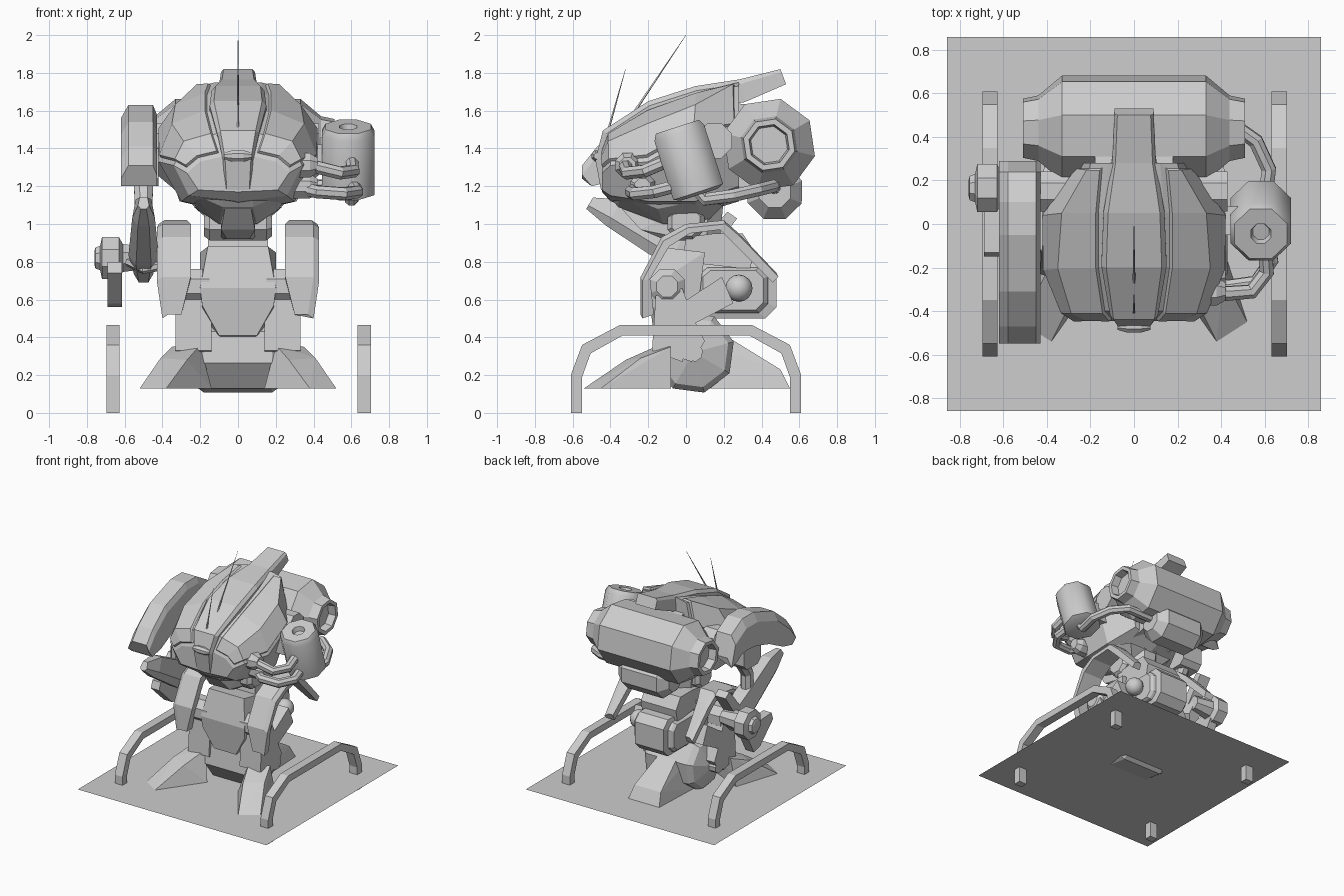
import bpy, bmesh, math
from mathutils import Vector

if "Cube" in bpy.data.objects:
    bpy.data.objects.remove(bpy.data.objects["Cube"])

grey = bpy.data.materials.new("plain_grey")
grey.diffuse_color = (0.61, 0.61, 0.61, 1)
grey.use_nodes = True
grey.node_tree.nodes["Principled BSDF"].inputs["Base Color"].default_value = grey.diffuse_color


def finish(name, bm, fix=True):
    if fix:
        bmesh.ops.recalc_face_normals(bm, faces=bm.faces[:])
    me = bpy.data.meshes.new(name)
    bm.to_mesh(me)
    bm.free()
    me.materials.append(grey)
    ob = bpy.data.objects.new(name, me)
    bpy.context.collection.objects.link(ob)
    return ob


def smooth(ob, deg):
    for p in ob.data.polygons:
        p.use_smooth = True
    ob.data.set_sharp_from_angle(angle=math.radians(deg))


def loft(name, rings):
    """Skin equal-length rings of points and cap both ends."""
    bm = bmesh.new()
    vs = [[bm.verts.new(p) for p in r] for r in rings]
    n = len(rings[0])
    for a, b in zip(vs, vs[1:]):
        for j in range(n):
            k = (j + 1) % n
            bm.faces.new((a[j], a[k], b[k], b[j]))
    bm.faces.new(vs[0])
    bm.faces.new(vs[-1])
    return finish(name, bm)


def hull(name, pts):
    bm = bmesh.new()
    for p in pts:
        bm.verts.new(p)
    bmesh.ops.convex_hull(bm, input=bm.verts[:])
    bmesh.ops.dissolve_limit(bm, angle_limit=0.02, verts=bm.verts[:], edges=bm.edges[:])
    return finish(name, bm)


def prism(name, profile, steps):
    """Convex side profile (y, z) stretched across x, steps = (x, scale)."""
    cy = sum(p[0] for p in profile) / len(profile)
    cz = sum(p[1] for p in profile) / len(profile)
    return loft(name, [[(x, cy + (y - cy) * s, cz + (z - cz) * s) for y, z in profile]
                       for x, s in steps])


def tube(name, pts, radii, n=8, phase=22.5, straight=False):
    pts = [Vector(p) for p in pts]
    if not isinstance(radii, (list, tuple)):
        radii = [radii] * len(pts)
    rings, q, last = [], None, None
    for i, p in enumerate(pts):
        t = pts[-1] - pts[0] if straight else pts[min(i + 1, len(pts) - 1)] - pts[max(i - 1, 0)]
        t = t.normalized()
        q = t.to_track_quat('Z', 'Y') if q is None else last.rotation_difference(t) @ q
        last = t
        ring = []
        for k in range(n):
            a = math.radians(phase) + 2 * math.pi * k / n
            ring.append(p + q @ Vector((math.cos(a) * radii[i], math.sin(a) * radii[i], 0)))
        rings.append(ring)
    return loft(name, rings)


def drum(name, y, z, prof, n=8, phase=22.5):
    """Turned part along x, prof = (x, radius)."""
    return tube(name, [(x, y, z) for x, _ in prof], [r for _, r in prof], n, phase, True)


def arch(name, outer, inner, x0, x1):
    return loft(name, [[(x0, *o), (x1, *o), (x1, *i), (x0, *i)] for o, i in zip(outer, inner)])


# ground sheet
bm = bmesh.new()
bm.faces.new([bm.verts.new((x, y, 0.13)) for x, y in
              ((-.86, -.86), (.86, -.86), (.86, .86), (-.86, .86))])
finish("base_sheet", bm, False)

# side rails
ro = [(-.61, 0), (-.61, .2), (-.55, .36), (-.35, .465)]
ri = [(-.55, 0), (-.55, .19), (-.505, .315), (-.335, .41)]
flip = lambda pts: pts + [(-y, z) for y, z in reversed(pts)]
for side, s in (("left", -1), ("right", 1)):
    arch(side + "_rail", flip(ro), flip(ri), s * .63 + .003, s * .70 + .003)

# cabin shell: half sections from roof centre to belly centre
secs = {-.445: [(0, 1.37), (.07, 1.36), (.2, 1.33), (.27, 1.27), (.21, 1.18), (0, 1.17)],
        -.4: [(0, 1.5), (.11, 1.48), (.28, 1.43), (.34, 1.31), (.26, 1.15), (0, 1.12)],
        -.2: [(0, 1.62), (.14, 1.60), (.34, 1.52), (.42, 1.33), (.3, 1.12), (0, 1.06)],
        .05: [(0, 1.70), (.14, 1.69), (.32, 1.62), (.42, 1.47), (.31, 1.12), (0, 1.05)],
        .28: [(0, 1.75), (.12, 1.75), (.20, 1.73), (.25, 1.50), (.22, 1.2), (0, 1.12)]}
shell = loft("cabin_shell", [[(x, y, z) for x, z in h] + [(-x, y, z) for x, z in h[4:0:-1]]
                             for y, h in secs.items()])
bm = bmesh.new()
bm.from_mesh(shell.data)
bm.faces.ensure_lookup_table()
for cols in ((1, 2), (7, 8)):   # raised side panels
    fs = [bm.faces[i * 10 + j] for i in range(4) for j in cols]
    bmesh.ops.inset_region(bm, faces=fs, thickness=.025, depth=0, use_even_offset=True)
    bmesh.ops.inset_region(bm, faces=fs, thickness=.008, depth=.015, use_even_offset=True)
    bm.faces.ensure_lookup_table()
bm.to_mesh(shell.data)
bm.free()

# spine strip from nose to tail fin: y, z, half width, inward offset
spine = [(-.45, 1.18, .07, .12, .03), (-.48, 1.34, .08, .12, 0), (-.44, 1.495, .11, .1, -.08),
         (-.2, 1.65, .15, .03, -.12), (.05, 1.73, .14, .03, -.12), (.28, 1.765, .1, .03, -.12),
         (.5, 1.82, .09, .03, -.08)]
loft("spine_strip", [[(-w, y + dy * .2, z + dz * .2), (-w * .85, y, z), (w * .85, y, z),
                      (w, y + dy * .2, z + dz * .2), (w, y + dy, z + dz), (-w, y + dy, z + dz)]
                     for y, z, w, dy, dz in spine])
# sensor bar and antennas
drum("sensor_bar", -.47, 1.36, [(-.075, .018), (-.03, .032), (.03, .032), (.075, .018)])
tube("long_antenna", [(0, -.43, 1.36), (0, 0, 2.0)], [.011, .001], 4)
tube("short_antenna", [(0, -.45, 1.36), (0, -.32, 1.82)], [.009, .001], 4)

# underside of the cabin
hull("jaw", [(s * x, y, z) for s in (-1, 1) for x, y, z in
             ((.08, -.43, 1.18), (.08, -.36, 1.09), (.1, -.12, 1.0), (.1, .1, 1.0),
              (.24, -.35, 1.16), (.26, .05, 1.12), (.22, -.15, 1.08), (.2, .2, 1.1))])
hull("chin_block", [(s * x, y, z) for s in (-1, 1) for x, y, z in
                    ((.07, -.34, 1.08), (.09, -.24, .97), (.06, -.12, .92), (.09, 0, .92), (.09, 0, 1.1))])

# rear engine drum and lower drum
drum("rear_drum", .44, 1.42, [(-.45, .10), (-.51, .11), (-.51, .14), (-.44, .155), (-.33, .25),
                              (.33, .25), (.44, .155), (.51, .14), (.51, .11), (.45, .10)], 8, 31)
drum("lower_drum", .47, 1.17, [(-.23, .09), (-.16, .155), (.16, .155), (.23, .09)], 8, 22)
drum("shoulder_axle", .15, 1.44, [(-.43, .1), (.43, .1)])
hull("back_block", [(x, y, z) for x in (-.18, .18) for y, z in
                    ((.2, 1.15), (.2, 1.65), (.4, 1.62), (.42, 1.2))])

# canister on the right with hoses
can = tube("canister", [(.583, .07, 1.155), (.583, .065, 1.17), (.583, -.035, 1.48), (.583, -.045, 1.515),
                        (.583, -.045, 1.515), (.583, -.035, 1.48)],
           [.11, .15, .15, .13, .05, .04], 8, 22.5, True)
smooth(can, 50)
hull("canister_bracket", [(x, y, z) for x in (.3, .5) for y in (-.05, .08) for z in (1.28, 1.42)])
tube("upper_hose", [(.34, -.29, 1.32), (.42, -.32, 1.3), (.54, -.31, 1.27), (.61, -.22, 1.28),
                    (.6, -.08, 1.34)], .036, 8)
tube("lower_hose", [(.3, -.22, 1.2), (.42, -.29, 1.17), (.56, -.27, 1.16), (.63, -.17, 1.17),
                    (.6, .02, 1.22)], .036, 8)
tube("rear_hose", [(.6, .04, 1.2), (.6, .1, 1.13), (.62, .25, 1.15), (.56, .38, 1.18),
                   (.45, .46, 1.2), (.1, .47, 1.19)], .036, 8)
for i, (y, z) in enumerate(((-.31, 1.31), (-.23, 1.2))):
    drum("hose_socket_%d" % (i + 1), y, z, [(.28, .07), (.38, .07), (.42, .045)])

# left shoulder shield, forearm and elbow disc
so = [(.29, 1.38), (.24, 1.55), (.1, 1.63), (-.05, 1.63), (-.31, 1.54), (-.47, 1.41), (-.55, 1.31)]
si = [(.22, 1.33), (.16, 1.37), (.08, 1.38), (-.03, 1.37), (-.2, 1.32), (-.38, 1.23), (-.5, 1.2)]
loft("shoulder_shield", [[(-.43, o[0], o[1] - .05), (-.45, *o), (-.58, *o), (-.62, o[0], o[1] - .07),
                          (-.62, *i), (-.43, *i)] for o, i in zip(so, si)])
hull("shoulder_joint", [(x, y, z) for x in (-.6, -.42) for y, z in
                        ((-.12, 1.4), (-.12, 1.24), (-.08, 1.2), (.06, 1.2), (.1, 1.24), (.1, 1.4))])
loft("forearm", [[(-.5 + a * w, y + b * h * .6, z + b * h) for a, b in
                  ((-1, -.4), (-.5, -1), (.5, -1), (1, -.4), (.7, 1), (-.7, 1))]
                 for y, z, w, h in ((-.51, 1.11, .03, .03), (-.38, 1.06, .06, .07),
                                    (-.05, .87, .08, .09), (.15, .76, .05, .07))])
tube("upper_arm", [(-.5, .04, 1.3), (-.5, -.08, 1.1), (-.5, -.08, .92)], [.06, .05, .05], 8)
hull("arm_latch", [(x, y, z) for x in (-.55, -.45) for y, z in
                   ((.16, 1.0), (.22, 1.065), (.27, 1.03), (.12, .82), (.05, .86))])
drum("elbow_disc", .165, .82, [(-.76, .04), (-.755, .06), (-.73, .07), (-.72, .12),
                               (-.63, .12), (-.61, .08), (-.46, .06)])
hull("elbow_blade", [(x, y, z) for x in (-.69, -.615) for y, z in
                     ((.22, .78), (-.13, .8), (-.15, .74), (.02, .58), (.1, .56))])
tube("wrist_bar", [(-.58, .02, .8), (-.5, -.05, .76), (-.4, -.02, .78)], .025, 6)

# waist
drum("waist_joint", 0, 1.01, [(-.18, .08), (-.15, .105), (.15, .105), (.18, .08)])
hull("waist_column", [(x, y, z) for x in (-.16, .16) for y, z in
                      ((-.02, .8), (0, .93), (.15, .95), (.3, .95), (.36, .86), (.34, .76))])
tube("neck_ring", [(0, .06, .93), (0, .06, 1.12)], [.13, .15], 8)

# pelvis and rear housing with its ball
hull("pelvis", [(s * x, y, z) for s in (-1, 1) for x, y, z in
                ((.16, -.15, .88), (.2, -.2, .66), (.19, -.19, .57), (.1, -.17, .41),
                 (.08, -.1, .39), (.18, .05, .45), (.2, .1, .85))])
prism("rear_housing", [(.02, .55), (.08, .5), (.42, .5), (.48, .56), (.48, .74), (.42, .8),
                       (.08, .8), (.02, .75)],
      [(-.18, .7), (-.16, .78), (-.14, .8), (-.13, 1), (.13, 1), (.14, .8), (.16, .78), (.18, .7)])
bm = bmesh.new()
bmesh.ops.create_uvsphere(bm, u_segments=12, v_segments=8, radius=.072)
bmesh.ops.translate(bm, verts=bm.verts[:], vec=(.23, .28, .66))
smooth(finish("hip_ball", bm), 60)

# legs, feet and armour on both sides
ao = [(-.24, .52), (-.24, .72), (-.13, .93), (0, 1.0), (.2, 1.02), (.28, .95), (.48, .74)]
ai = [(-.17, .52), (-.19, .71), (-.09, .88), (.02, .95), (.18, .97), (.24, .91), (.46, .69)]
for side, s in (("left", -1), ("right", 1)):
    loft(side + "_thigh_armour", [[(s * x0, *o), (s * (x1 - .03), *o), (s * x1, o[0] + .01, o[1] - .02),
                                   (s * x1, *i), (s * x0, *i)] for o, i, x0, x1 in
                                  zip(ao, ai, (.3, .25, .25, .25, .27, .3, .33),
                                      (.4, .43, .43, .43, .42, .41, .4))])
    drum(side + "_knee", -.1, .67, [(s * .15, .1), (s * .31, .1), (s * .34, .06)])
    prism(side + "_thigh_link", [(-.04, .57), (.04, .47), (.25, .58), (.19, .72)],
          [(s * .15, 1), (s * .33, 1)])
    prism(side + "_shin", [(-.18, .33), (-.02, .27), (.04, .5), (-.02, .66), (-.16, .62)],
          [(s * .14, 1), (s * .33, 1)])
    # splayed front toes
    hull(side + "_toe", [(s * x, y, z) for x, y, z in
         ((.38, -.54, .13), (.52, -.45, .13), (.4, -.08, .13), (.14, -.2, .13),
          (.35, -.08, .35), (.2, -.14, .36), (.41, -.24, .29), (.27, -.32, .28))])

# heel at the back
hull("heel", [(s * x, y, z) for s in (-1, 1) for x, y, z in
              ((.14, .55, .13), (.12, .5, .23), (.08, .24, .39), (.16, .1, .13), (.1, .1, .36))])

# ankle drum between the feet
drum("ankle_drum", .04, .32, [(-.33, .05), (-.27, .05), (-.22, .19), (-.18, .22), (.18, .22),
                              (.22, .19), (.27, .05), (.33, .05)], 8, 15)
hull("ankle_block", [(x, y, z) for x in (-.33, .33) for y, z in
                     ((-.14, .33), (-.1, .54), (.05, .48), (.1, .38), (.03, .27))])
